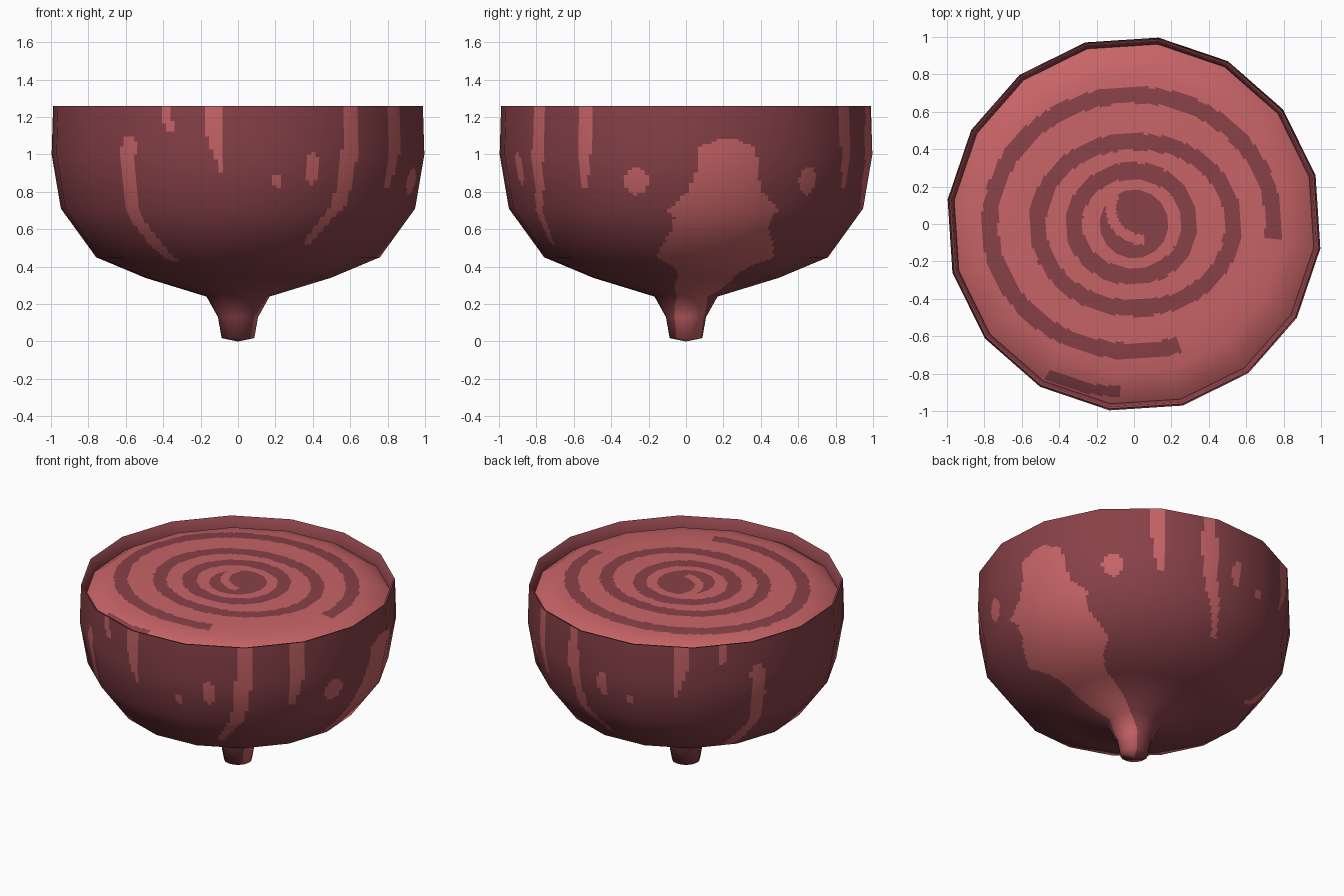
import bpy, math
from mathutils import Vector

if "Cube" in bpy.data.objects:
    bpy.data.objects.remove(bpy.data.objects["Cube"])

SIDES, SUB, TURN = 16, 16, math.radians(15)   # 16-sided body, finely cut for painted areas
AXIS = 13.0                                   # skin markings mirror about this direction


def material(name, rgb):
    m = bpy.data.materials.new(name)
    m.diffuse_color = (*rgb, 1)
    m.use_nodes = True
    m.node_tree.nodes["Principled BSDF"].inputs["Base Color"].default_value = m.diffuse_color
    return m


SKIN = material("dark_red_skin", (0.245, 0.053, 0.065))
FLESH = material("light_red_flesh", (0.575, 0.127, 0.135))


def lerp_table(table, t):
    """Piecewise linear lookup; rows are (key, value, ...), keys descending."""
    for a, b in zip(table, table[1:]):
        if b[0] <= t <= a[0]:
            k = (a[0] - t) / (a[0] - b[0])
            return [p + (q - p) * k for p, q in zip(a[1:], b[1:])]
    return None


def lathe(name, profile, step, is_flesh):
    """Spin a profile around z with 16 flat sides, rounded shading, and a paint rule."""
    tang = [(Vector(b) - Vector(a)).normalized() for a, b in zip(profile, profile[1:])]
    norms = []
    for i in range(len(profile)):
        t = (tang[max(i - 1, 0)] + tang[min(i, len(tang) - 1)]).normalized()
        norms.append(Vector((t.y, -t.x)))
    rows = []
    for i in range(len(tang)):
        a, b = Vector(profile[i]), Vector(profile[i + 1])
        n = max(1, round((b - a).length / step))
        for k in range(n):
            rows.append((a.lerp(b, k / n), norms[i].lerp(norms[i + 1], k / n)))
    rows.append((Vector(profile[-1]), norms[-1]))
    count = SIDES * SUB
    verts, normals, faces = [], [], []
    for p, n in rows:
        for j in range(count):
            s, f = divmod(j, SUB)
            a0 = TURN + s * math.tau / SIDES
            a1 = a0 + math.tau / SIDES
            f /= SUB
            x = math.cos(a0) * (1 - f) + math.cos(a1) * f
            y = math.sin(a0) * (1 - f) + math.sin(a1) * f
            verts.append((p.x * x, p.x * y, p.y))
            d = Vector((x, y)).normalized()
            normals.append(Vector((n.x * d.x, n.x * d.y, n.y)).normalized())
    for i in range(len(rows) - 1):
        for j in range(count):
            k = (j + 1) % count
            faces.append((i * count + j, i * count + k, (i + 1) * count + k, (i + 1) * count + j))
    me = bpy.data.meshes.new(name)
    me.from_pydata(verts, [], faces)
    me.materials.append(SKIN)
    me.materials.append(FLESH)
    for poly in me.polygons:
        poly.use_smooth = True
        poly.material_index = int(is_flesh(*poly.center))
    me.normals_split_custom_set_from_vertices(normals)
    ob = bpy.data.objects.new(name, me)
    bpy.context.collection.objects.link(ob)
    return ob


# Skin markings: z, angle from the axis, half width (degrees)
STREAKS = [
    [(1.27, 46, 2.8), (1.0, 46, 2.4), (0.82, 47, 1)],
    [(1.27, 66, 2.6), (1.0, 66, 3), (0.75, 68, 2.6), (0.52, 76, 1.5)],
    [(1.27, 110, 2.8), (1.1, 110, 2.6), (0.91, 108, 0.6)],
    [(1.27, 126, 2), (1.12, 125, 1.2)],
    [(1.1, 139, 1.5), (1.05, 139, 3), (0.88, 140.5, 2.8), (0.65, 140, 3),
     (0.52, 136, 3.2), (0.43, 131, 2)],
]
SPOTS = [(0.86, 29, 0.075, 3.9), (0.93, 79, 0.09, 2.1), (0.86, 90.5, 0.035, 1.4)]
PATCH = [(1.08, 3), (1.03, 9.5), (0.9, 10), (0.8, 12.5), (0.7, 19), (0.66, 17), (0.6, 18),
         (0.45, 25), (0.4, 19), (0.35, 17), (0.25, 28), (0.13, 48), (-0.01, 50)]


def skin_rule(x, y, z):
    d = abs((math.degrees(math.atan2(y, x)) - AXIS + 180) % 360 - 180)
    hit = lerp_table(PATCH, z)
    if hit and d < hit[0]:
        return True
    for s in STREAKS:
        hit = lerp_table(s, z)
        if hit and abs(d - hit[0]) < hit[1]:
            return True
    return any(((z - sz) / h) ** 2 + ((d - sd) / w) ** 2 < 1 for sz, sd, h, w in SPOTS)


# Growth rings: radius towards +x, +y, -x, -y
RINGS = [(0.295, 0.285, 0.32, 0.28), (0.53, 0.44, 0.515, 0.45), (0.745, 0.69, 0.77, 0.68)]


def cut_rule(x, y, z):
    r = math.hypot(x, y)
    a = math.degrees(math.atan2(y, x)) % 360
    q, f = int(a // 90) % 4, (a % 90) / 90
    f = f * f * (3 - 2 * f)
    for i, ring in enumerate(RINGS):
        mid = ring[q] * (1 - f) + ring[(q + 1) % 4] * f
        if abs(r - mid) < 0.044 and not (i == 2 and 291 < a < 354):
            return False
    # dark heart with a light crescent
    if r < 0.18:
        c = math.hypot(x - 0.04, y - 0.08)
        return c > 0.135 and c < 0.19 and 150 < math.degrees(math.atan2(y - 0.08, x - 0.04)) % 360 < 275
    # outer tail of the rings
    if 240 < a < 265 and abs(r - 0.925 + (a - 240) * 0.001) < 0.028:
        return False
    return True


# Root bulb with its stub
lathe("root_skin", [(0.001, 0), (0.088, 0.018), (0.108, 0.13), (0.17, 0.24), (0.5, 0.34),
                    (0.765, 0.45), (0.955, 0.71), (1.005, 1.0), (0.997, 1.26)], 0.014, skin_rule)
# Thin skin lip standing above the edge of the cut
lathe("skin_lip", [(0.997, 1.26), (0.985, 1.258), (0.968, 1.17)], 0.1, lambda x, y, z: False)
# Slightly domed cut face
lathe("cut_face", [(0.97, 1.175), (0.9, 1.222), (0.8, 1.247), (0.65, 1.255), (0.001, 1.257)],
      0.014, cut_rule)
